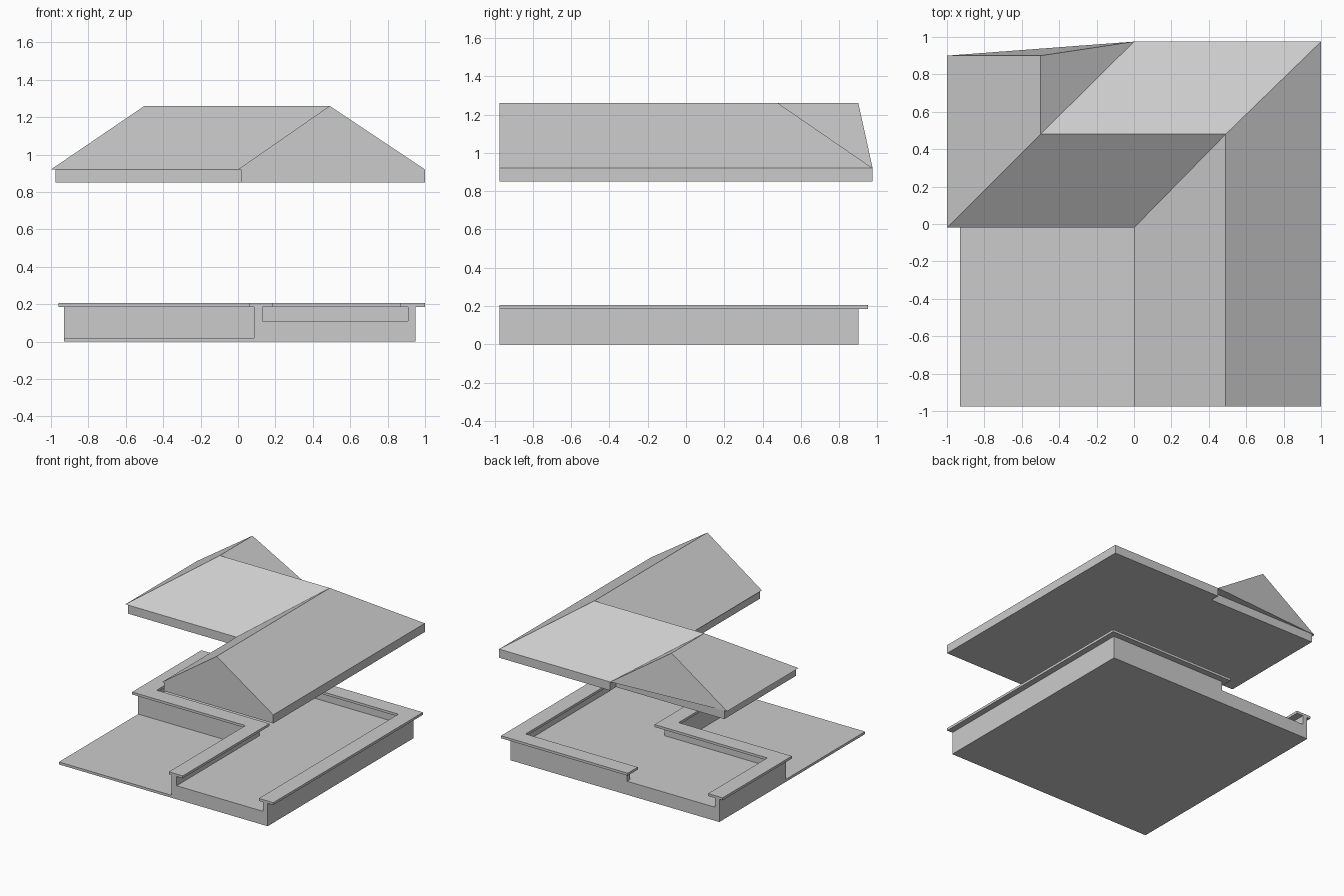
import bpy, bmesh

if "Cube" in bpy.data.objects:
    bpy.data.objects.remove(bpy.data.objects["Cube"])


def finish(name, bm):
    bmesh.ops.remove_doubles(bm, verts=bm.verts, dist=1e-4)
    bmesh.ops.recalc_face_normals(bm, faces=bm.faces)
    mesh = bpy.data.meshes.new(name)
    bm.to_mesh(mesh)
    bm.free()
    obj = bpy.data.objects.new(name, mesh)
    bpy.context.collection.objects.link(obj)
    return obj


def prism(name, outline, z0, z1):
    """Vertical extrusion of a flat outline."""
    bm = bmesh.new()
    base = bm.faces.new([bm.verts.new((x, y, z0)) for x, y in outline])
    top = bmesh.ops.extrude_face_region(bm, geom=[base], use_keep_orig=True)["geom"]
    verts = [v for v in top if isinstance(v, bmesh.types.BMVert)]
    bmesh.ops.translate(bm, verts=verts, vec=(0, 0, z1 - z0))
    return finish(name, bm)


FRONT, BACK = -0.975, 0.90

# Floor plates: low terrace and raised L-shaped floor
prism("terrace", [(-.93, FRONT), (.085, FRONT), (.085, .045), (-.93, .045)], 0, .02)
prism("raised_floor", [(.085, FRONT), (.95, FRONT), (.95, BACK), (-.93, BACK),
                       (-.93, .045), (.085, .045)], 0, .11)

# Low walls, open at the two ends of the L
prism("outer_wall", [(.91, FRONT), (.95, FRONT), (.95, BACK), (-.10, BACK),
                     (-.10, .86), (.91, .86)], .11, .185)
prism("inner_wall", [(-.93, BACK), (-.93, .045), (.085, .045), (.085, FRONT),
                     (.13, FRONT), (.13, .09), (-.89, .09), (-.89, BACK)], .11, .185)

# Wide flat caps on the walls
prism("outer_wall_cap", [(.87, FRONT), (1, FRONT), (1, .95), (-.14, .95),
                         (-.14, .82), (.87, .82)], .185, .205)
prism("inner_wall_cap", [(-.96, BACK), (-.96, .01), (.06, .01), (.06, FRONT),
                         (.185, FRONT), (.185, .14), (-.83, .14), (-.83, BACK)], .185, .205)

# Roof: Z-shaped ridge, eaves, fascia and flat underside in one shell
RIDGE, EAVE, UNDER = 1.26, .92, .85
A, B, C, D, E, F, G = [(x, y, EAVE) for x, y in (
    (-1, -.02), (0, -.02), (0, FRONT), (1, FRONT), (1, .975), (0, .975), (-1, BACK))]
R1, R2, R3, R4 = [(x, y, RIDGE) for x, y in (
    (.49, FRONT), (.49, .48), (-.5, .48), (-.5, BACK))]
a, b, c, f, g = [(x, y, EAVE) for x, y in (
    (-.975, -.02), (.015, -.02), (.015, FRONT), (0, BACK), (-.975, BACK))]
fascia = [a, b, c, D, E, F, f, g]

faces = [
    (D, E, R2, R1), (B, C, R1, R2),        # right wing slopes
    (A, B, R2, R3), (E, F, R3, R2),        # middle slopes
    (A, R3, R4, G), (F, R4, R3),           # left wing slopes
    (C, D, R1), (G, R4, F),                # gables
    (A, a, g, G), (G, g, f, F), (B, b, c, C),  # narrow soffits
]
low = [(x, y, UNDER) for x, y, _ in fascia]
for i in range(len(fascia)):
    j = (i + 1) % len(fascia)
    faces.append((fascia[i], fascia[j], low[j], low[i]))
faces.append(tuple(low))

bm = bmesh.new()
for face in faces:
    bm.faces.new([bm.verts.new(p) for p in face])
finish("roof", bm)
